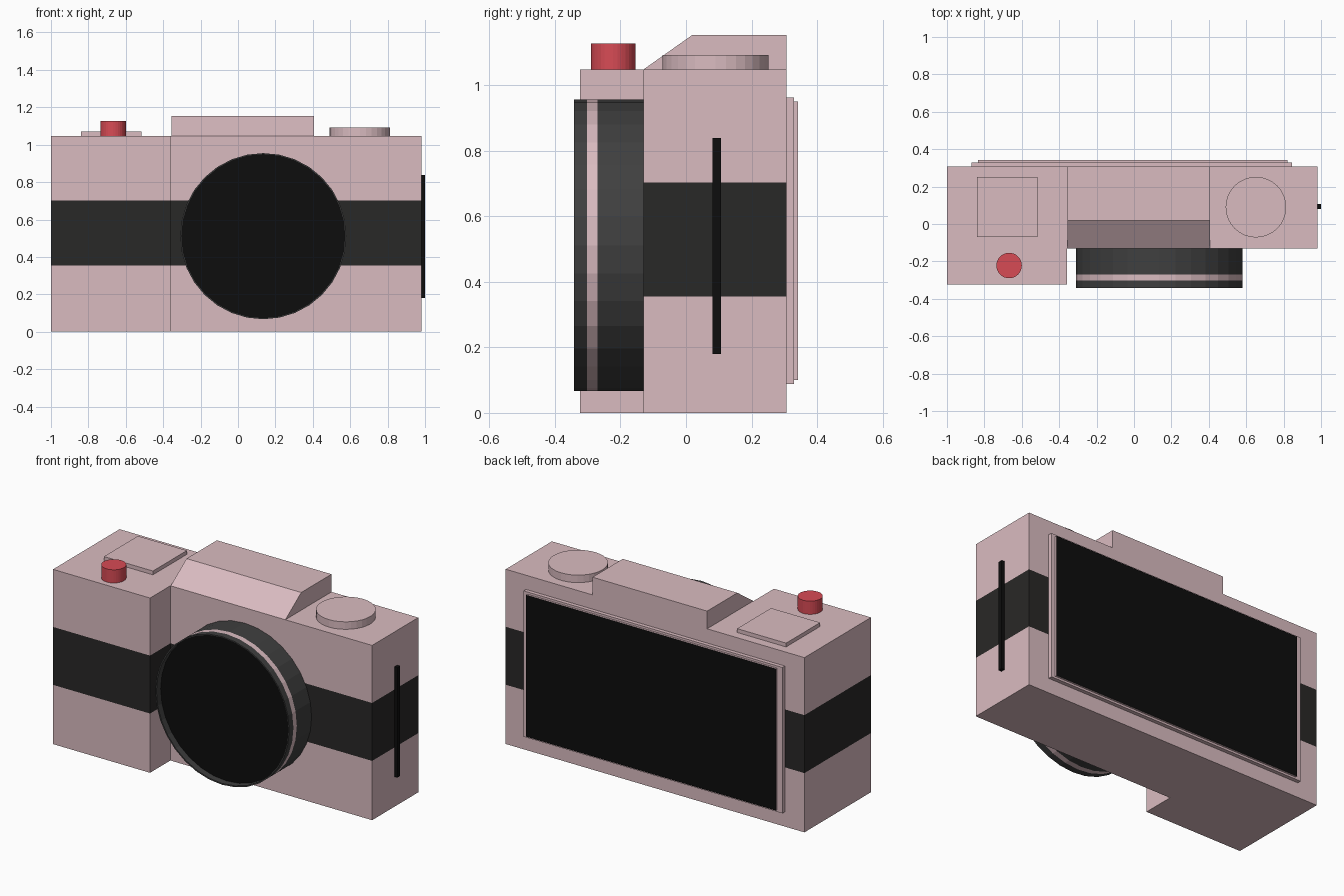
import bpy, bmesh
from math import sin, cos, tau

if "Cube" in bpy.data.objects:
    bpy.data.objects.remove(bpy.data.objects["Cube"])


def material(name, rgb):
    m = bpy.data.materials.new(name)
    m.diffuse_color = (*rgb, 1)
    m.use_nodes = True
    m.node_tree.nodes["Principled BSDF"].inputs["Base Color"].default_value = m.diffuse_color
    return m


PINK = material("pink_shell", (0.70, 0.50, 0.53))
GRIP = material("dark_leather", (0.022, 0.021, 0.020))
TUBE = material("lens_grey", (0.05, 0.05, 0.05))
BLACK = material("black", (0.004, 0.004, 0.004))
RED = material("red", (0.68, 0.07, 0.09))


def finish(name, bm, *mats):
    bmesh.ops.recalc_face_normals(bm, faces=bm.faces)
    me = bpy.data.meshes.new(name)
    bm.to_mesh(me)
    bm.free()
    for m in mats:
        me.materials.append(m)
    ob = bpy.data.objects.new(name, me)
    bpy.context.collection.objects.link(ob)
    return ob


def prism(points, offset):
    """Extrude a closed 3D outline along an offset."""
    bm = bmesh.new()
    face = bm.faces.new([bm.verts.new(p) for p in points])
    ext = bmesh.ops.extrude_face_region(bm, geom=[face], use_keep_orig=True)
    moved = [v for v in ext["geom"] if isinstance(v, bmesh.types.BMVert)]
    bmesh.ops.translate(bm, verts=moved, vec=offset)
    return bm


def box(name, x, y, z, *mats):
    pts = [(x[0], y[0], z[0]), (x[1], y[0], z[0]), (x[1], y[1], z[0]), (x[0], y[1], z[0])]
    return finish(name, prism(pts, (0, 0, z[1] - z[0])), *mats)


def disc(name, x, y, r, z, mat, n=32):
    pts = [(x + r * sin(tau * i / n), y + r * cos(tau * i / n), z[0]) for i in range(n)]
    return finish(name, prism(pts, (0, 0, z[1] - z[0])), mat)


TOP, BACK, FRONT, GRIP_FRONT, GRIP_X = 1.047, 0.307, -0.13, -0.323, -0.357

# Body with protruding hand grip, cut into layers for the leather band
outline = [(-1, GRIP_FRONT), (GRIP_X, GRIP_FRONT), (GRIP_X, FRONT),
           (0.98, FRONT), (0.98, BACK), (-1, BACK)]
bm = prism([(x, y, 0) for x, y in outline], (0, 0, TOP))
for z in (0.355, 0.702):
    bmesh.ops.bisect_plane(bm, geom=bm.verts[:] + bm.edges[:] + bm.faces[:],
                           plane_co=(0, 0, z), plane_no=(0, 0, 1))
bm.normal_update()
for f in bm.faces:
    if abs(f.normal.z) < 0.5 and 0.355 < f.calc_center_median().z < 0.702:
        f.material_index = 1
finish("body", bm, PINK, GRIP)

# Viewfinder hump with sloped front
hump = [(FRONT, TOP), (0.02, 1.153), (BACK, 1.153), (BACK, TOP)]
finish("viewfinder_hump", prism([(-0.355, y, z) for y, z in hump], (0.76, 0, 0)), PINK)

# Lens: turned profile of (y, radius, material of the ring that follows)
profile = [(FRONT, 0.444, 0), (-0.27, 0.444, 1), (-0.302, 0.444, 0),
           (-0.342, 0.444, 0), (-0.342, 0.436, 0), (-0.302, 0.436, 0)]
N = 32
bm = bmesh.new()
rings = [[bm.verts.new((0.135 + r * sin(tau * i / N), y, 0.511 + r * cos(tau * i / N)))
          for i in range(N)] for y, r, _ in profile]
for a, b, (_, _, mat) in zip(rings, rings[1:], profile):
    for i in range(N):
        j = (i + 1) % N
        bm.faces.new((a[i], a[j], b[j], b[i])).material_index = mat
bm.faces.new(rings[-1]).material_index = 2
finish("lens", bm, TUBE, PINK, BLACK)

# Top controls
disc("mode_dial", 0.652, 0.09, 0.162, (TOP, 1.092), PINK)
disc("shutter_button", -0.668, -0.222, 0.068, (TOP, 1.126), RED)
box("top_plate", (-0.84, -0.515), (-0.07, 0.252), (TOP, 1.07), PINK)

# Rear screen: stepped frame with black display face
box("screen_frame", (-0.87, 0.845), (BACK, 0.33), (0.088, 0.962), PINK)
screen = box("screen", (-0.835, 0.82), (0.33, 0.342), (0.1, 0.949), PINK, BLACK)
for p in screen.data.polygons:
    if p.normal.y > 0.9:
        p.material_index = 1

# Side strap bar
box("strap_bar", (0.98, 1.0), (0.081, 0.106), (0.18, 0.839), BLACK)
